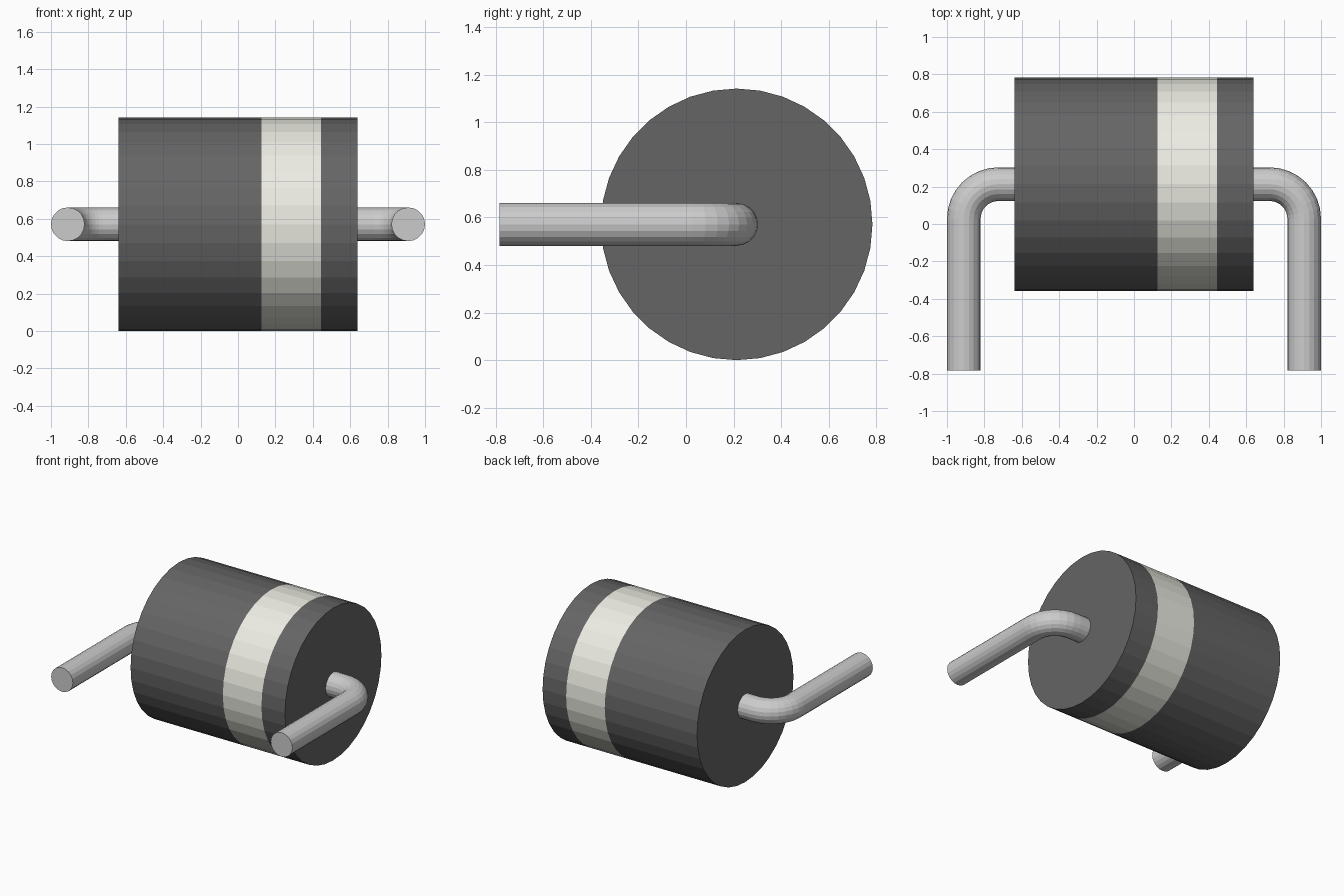
import bpy, bmesh
from math import sin, cos, pi
from mathutils import Vector

if "Cube" in bpy.data.objects:
    bpy.data.objects.remove(bpy.data.objects["Cube"])

AXIS_Y, AXIS_Z = 0.213, 0.571      # axis of the body
BODY_R, WIRE_R, BEND_R = 0.571, 0.09, 0.185


def material(name, rgb):
    m = bpy.data.materials.new(name)
    m.diffuse_color = (*rgb, 1)
    m.use_nodes = True
    m.node_tree.nodes["Principled BSDF"].inputs["Base Color"].default_value = m.diffuse_color
    return m


def tube(name, path, radius, sides, mat, cap_start=False, cap_end=False):
    """Skin rings along a path of (x, y, heading angle in the xy plane)."""
    bm = bmesh.new()
    rings = []
    for x, y, a in path:
        side = Vector((-sin(a), cos(a), 0))
        ring = []
        for i in range(sides):
            t = 2 * pi * i / sides
            p = Vector((x, y, AXIS_Z)) + side * (radius * cos(t))
            p.z += radius * sin(t)
            ring.append(bm.verts.new(p))
        rings.append(ring)
    for a, b in zip(rings, rings[1:]):
        for i in range(sides):
            j = (i + 1) % sides
            bm.faces.new((a[i], a[j], b[j], b[i]))
    if cap_start:
        bm.faces.new(rings[0])
    if cap_end:
        bm.faces.new(rings[-1])
    bmesh.ops.recalc_face_normals(bm, faces=bm.faces)
    me = bpy.data.meshes.new(name)
    bm.to_mesh(me)
    bm.free()
    me.materials.append(mat)
    ob = bpy.data.objects.new(name, me)
    bpy.context.collection.objects.link(ob)
    return ob


dark = material("dark_casing", (0.13, 0.13, 0.13))
pale = material("pale_band", (0.84, 0.84, 0.77))
metal = material("wire_metal", (0.75, 0.75, 0.72))

# Casing in two dark lengths with the pale stripe between them
for name, x0, x1, mat, c0, c1 in (
        ("body_long", -0.64, 0.125, dark, True, False),
        ("polarity_band", 0.125, 0.445, pale, False, False),
        ("body_short", 0.445, 0.64, dark, False, True)):
    tube(name, [(x0, AXIS_Y, 0), (x1, AXIS_Y, 0)], BODY_R, 36, mat, c0, c1)

# Bent wire lead: out of the casing, quarter turn, then straight forward
bend_x = 1 - WIRE_R - BEND_R
path = [(0.63, AXIS_Y, 0)]
for k in range(9):
    a = pi / 2 * k / 8
    path.append((bend_x + BEND_R * sin(a), AXIS_Y - BEND_R * (1 - cos(a)), -a))
path.append((1 - WIRE_R, -0.784, -pi / 2))
leads = tube("wire_leads", path, WIRE_R, 20, metal, True, True)
leads.modifiers.new("mirror", 'MIRROR').use_axis = (True, False, False)
